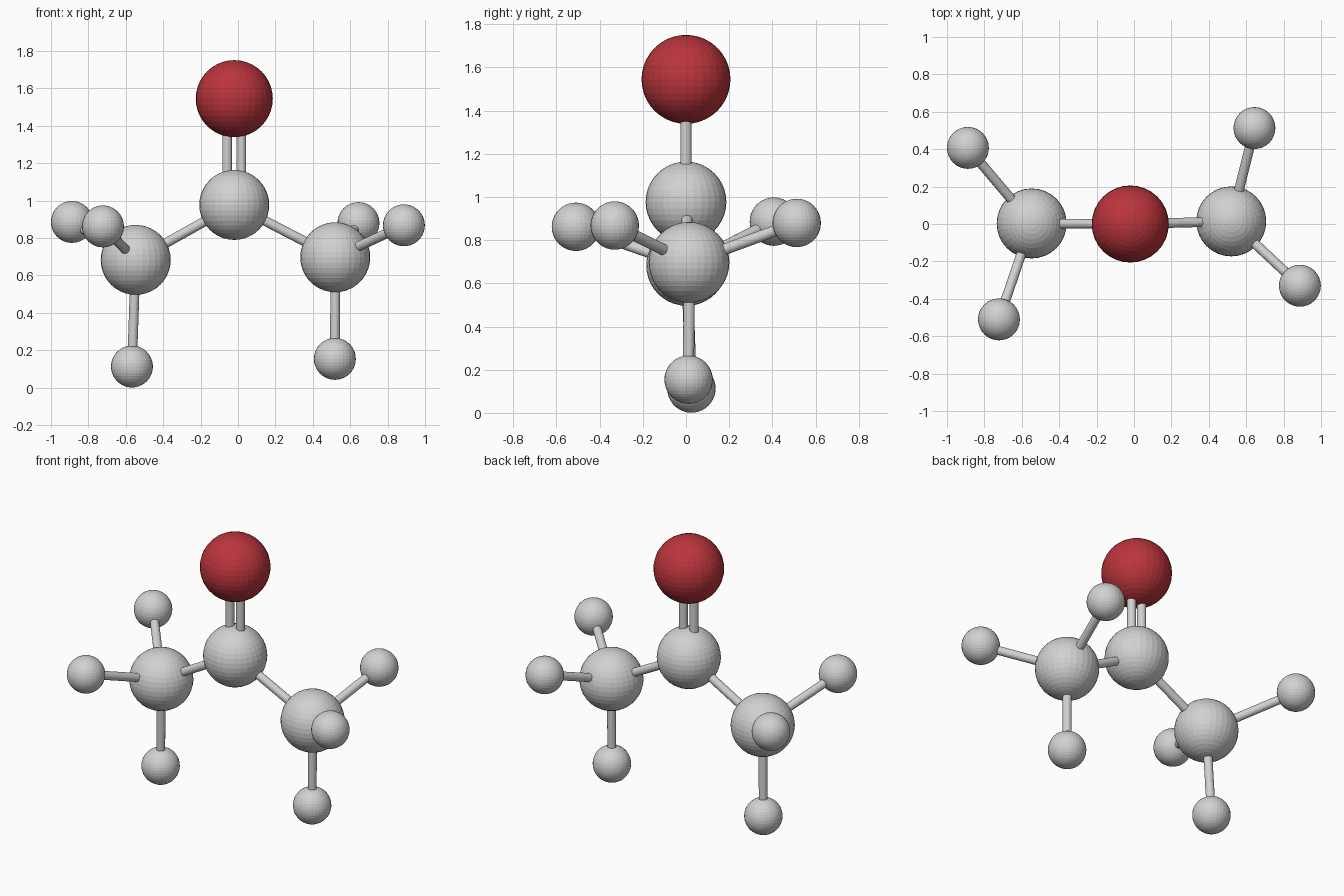
import bpy
from mathutils import Vector

if "Cube" in bpy.data.objects:
    bpy.data.objects.remove(bpy.data.objects["Cube"])


def material(name, rgb):
    m = bpy.data.materials.new(name)
    m.diffuse_color = (*rgb, 1)
    m.use_nodes = True
    m.node_tree.nodes["Principled BSDF"].inputs["Base Color"].default_value = m.diffuse_color
    return m


grey = material("light_grey", (0.64, 0.64, 0.64))
red = material("deep_red", (0.49, 0.035, 0.045))


def ball(name, centre, radius, mat):
    bpy.ops.mesh.primitive_uv_sphere_add(segments=32, ring_count=20, radius=radius, location=centre)
    ob = bpy.context.object
    ob.name = name
    ob.data.materials.append(mat)


def rod(name, start, end, radius=0.026):
    a, b = Vector(start), Vector(end)
    bpy.ops.mesh.primitive_cylinder_add(vertices=20, radius=radius, depth=(b - a).length,
                                        location=(a + b) / 2)
    ob = bpy.context.object
    ob.name = name
    ob.rotation_euler = (b - a).to_track_quat('Z', 'Y').to_euler()
    ob.data.materials.append(grey)


# Central ball with the red ball above, joined by a double rod
centre, top = (-0.02, 0, 0.977), (-0.02, 0, 1.545)
ball("centre_ball", centre, 0.187, grey)
ball("top_ball", top, 0.206, red)
for side, dx in (("left", -0.038), ("right", 0.038)):
    rod("double_rod_" + side, (centre[0] + dx, 0, centre[2]), (top[0] + dx, 0, top[2]))

# Side groups: a large ball carrying three small ones
groups = {
    "left": ((-0.547, 0.003, 0.683),
             {"lower": (-0.567, 0.025, 0.113), "back": (-0.888, 0.407, 0.886),
              "front": (-0.722, -0.51, 0.862)}),
    "right": ((0.52, 0.014, 0.697),
              {"lower": (0.518, 0.012, 0.154), "back": (0.644, 0.513, 0.88),
               "front": (0.887, -0.33, 0.868)}),
}
for side, (hub, ends) in groups.items():
    ball(side + "_ball", hub, 0.187, grey)
    rod(side + "_arm_rod", centre, hub)
    for part, end in ends.items():
        ball(f"{side}_{part}_small_ball", end, 0.112, grey)
        rod(f"{side}_{part}_rod", hub, end)
